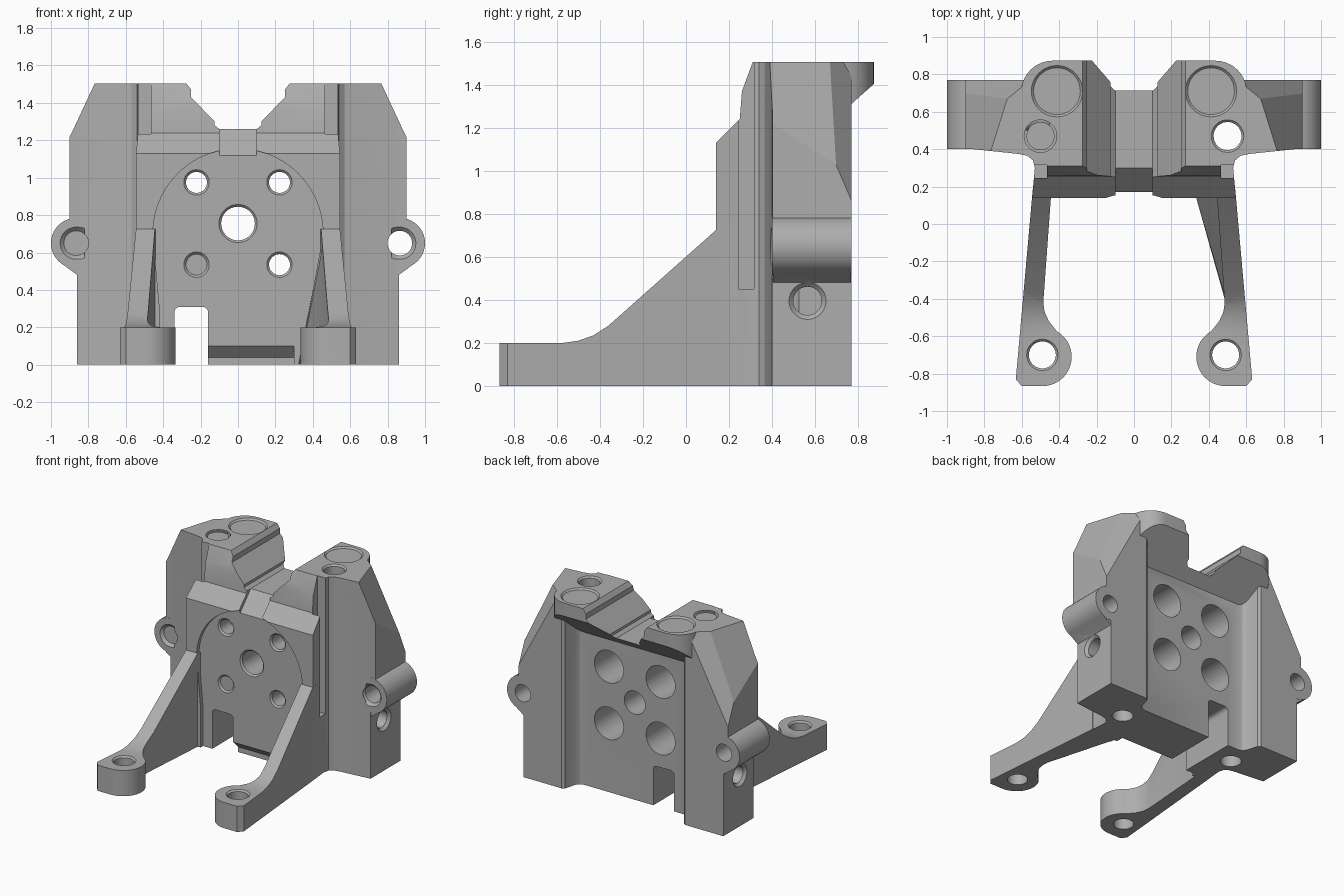
import bpy, bmesh, math
from mathutils import Vector, Matrix

if "Cube" in bpy.data.objects:
    bpy.data.objects.remove(bpy.data.objects["Cube"])

grey = bpy.data.materials.new("plain_grey")
grey.diffuse_color = (0.42, 0.42, 0.42, 1)
grey.use_nodes = True
grey.node_tree.nodes["Principled BSDF"].inputs["Base Color"].default_value = grey.diffuse_color


def new_object(name, bm):
    bmesh.ops.recalc_face_normals(bm, faces=bm.faces)
    me = bpy.data.meshes.new(name)
    bm.to_mesh(me)
    bm.free()
    me.materials.append(grey)
    ob = bpy.data.objects.new(name, me)
    bpy.context.collection.objects.link(ob)
    return ob


def prism(name, pts, lo, hi, axis):
    """Extrude a 2D outline along x (y,z points), y (x,z) or z (x,y)."""
    place = {'x': lambda a, b, c: (c, a, b), 'y': lambda a, b, c: (a, c, b),
             'z': lambda a, b, c: (a, b, c)}[axis]
    bm = bmesh.new()
    f = bm.faces.new([bm.verts.new(place(a, b, lo)) for a, b in pts])
    ext = bmesh.ops.extrude_face_region(bm, geom=[f])
    vs = [v for v in ext['geom'] if isinstance(v, bmesh.types.BMVert)]
    bmesh.ops.translate(bm, verts=vs, vec=Vector(place(0, 0, hi - lo)))
    return new_object(name, bm)


def box(name, x0, x1, y0, y1, z0, z1):
    return prism(name, [(x0, y0), (x1, y0), (x1, y1), (x0, y1)], z0, z1, 'z')


def rod(name, start, end, r1, r2=None, n=40):
    a, b = Vector(start), Vector(end)
    bm = bmesh.new()
    rot = Vector((0, 0, 1)).rotation_difference(b - a).to_matrix().to_4x4()
    bmesh.ops.create_cone(bm, cap_ends=True, segments=n, radius1=r1,
                          radius2=r1 if r2 is None else r2, depth=(b - a).length,
                          matrix=Matrix.Translation((a + b) / 2) @ rot)
    return new_object(name, bm)


def hull(name, pts):
    bm = bmesh.new()
    bmesh.ops.convex_hull(bm, input=[bm.verts.new(p) for p in pts])
    return new_object(name, bm)


def combine(ob, tool, op='DIFFERENCE'):
    tool.hide_render = True
    m = ob.modifiers.new("bool", 'BOOLEAN')
    m.operation, m.solver, m.object = op, 'EXACT', tool
    bpy.context.view_layer.objects.active = ob
    bpy.ops.object.modifier_apply(modifier=m.name)
    bpy.data.objects.remove(tool)


def hole(ob, start, end, r, lip=0.012):
    """Straight bore with a small chamfer at its start."""
    a, b = Vector(start), Vector(end)
    d = (b - a).normalized()
    combine(ob, rod("bore", a - d * 0.05, b, r))
    if lip:
        combine(ob, rod("chamfer", a - d * 0.004, a + d * lip, r + lip + 0.004, r))


def slice_off(ob, point, normal):
    bm = bmesh.new()
    bm.from_mesh(ob.data)
    res = bmesh.ops.bisect_plane(bm, geom=bm.verts[:] + bm.edges[:] + bm.faces[:],
                                 plane_co=point, plane_no=normal, clear_outer=True)
    edges = [e for e in res['geom_cut'] if isinstance(e, bmesh.types.BMEdge)]
    bmesh.ops.holes_fill(bm, edges=edges)
    bmesh.ops.recalc_face_normals(bm, faces=bm.faces)
    bm.to_mesh(ob.data)
    bm.free()


def arc(cx, cy, r, a0, a1, n):
    return [(cx + r * math.cos(math.radians(a0 + (a1 - a0) * i / n)),
             cy + r * math.sin(math.radians(a0 + (a1 - a0) * i / n))) for i in range(n + 1)]


def both(pts):
    """Mirror a right-hand outline across the centre line."""
    return pts + [(-x, y) for x, y in reversed(pts)]


SIDES = (1, -1)

# Main block with side pillars and a hollow back
plan = [(0.545, 0.14), (0.53, 0.30), (0.54, 0.34), (0.57, 0.365), (0.62, 0.375),
        (0.86, 0.40), (0.86, 0.77), (0.53, 0.77), (0.51, 0.755), (0.485, 0.665),
        (0.465, 0.64), (0.435, 0.63)]
body = prism("main_block", both(plan), 0, 1.505, 'z')
for s in SIDES:
    combine(body, box("pillar_step", min(s * .8, s * .9), max(s * .8, s * .9),
                      0.402, 0.77, 0.65, 1.505), 'UNION')

# Sloped outer shoulders of the pillars
for s in SIDES:
    slice_off(body, (s * 0.9, 0.40, 1.22), (s * 2.07, 0.65, 1))
    slice_off(body, (s * 0.9, 0.77, 0.86), (s * 1.86, 2.3, 1))

# Stepped front above the face plate
combine(body, prism("front_step", [(0, 1.13), (0.14, 1.13), (0.25, 1.24), (0.26, 1.37),
                                   (0.31, 1.505), (0.31, 1.7), (0, 1.7)], -0.7, 0.7, 'x'))

# Overhanging rear lip with rounded corners and sloped underside
lip_plan = [(0.60, 0.58)] + arc(0.435, 0.705, 0.168, 0, 90, 10)
lip = prism("rear_lip", both(lip_plan), 1.0, 1.505, 'z')
combine(lip, prism("under_slope", [(0.5, 0.9), (0.5, 1.07), (0.875, 1.405), (1.0, 1.405),
                                   (1.0, 0.9)], -1, 1, 'x'))
combine(body, lip, 'UNION')

# Valley between the two towers, with a sloped spout at the front
valley = [(0.10, 1.26), (0.125, 1.28), (0.125, 1.30), (0.25, 1.43), (0.25, 1.47), (0.28, 1.51),
          (0.28, 1.7)]
combine(body, prism("valley", both(valley), 0, 1, 'y'))
combine(body, prism("spout", [(0.1, 1.05), (0.17, 1.12), (0.30, 1.261), (0.30, 1.4), (0.1, 1.4)],
                    -0.10, 0.10, 'x'))

# Shallow arched seat on the front face, lower chamfer and cable notch
seat = arc(0, 0.70, 0.455, 0, 180, 40) + [(-0.42, 0.31), (-0.42, -0.1), (0.31, -0.1)]
combine(body, prism("seat", seat, 0, 0.17, 'y'))
combine(body, prism("lower_chamfer", [(0.1, -0.05), (0.1, 0.10), (0.17, 0.10), (0.23, 0.04),
                                      (0.23, -0.05)], -0.2, 0.30, 'x'))
notch = [(-0.16, -0.1)] + arc(-0.19, 0.28, 0.03, 0, 90, 5) + \
    arc(-0.31, 0.28, 0.03, 90, 180, 5) + [(-0.34, -0.1)]
combine(body, prism("notch", notch, 0, 1, 'y'))

# Narrow upright grooves beside the face plate
for s in SIDES:
    combine(body, prism("groove", [(0.245, 0.45), (0.315, 0.45), (0.315, 1.7), (0.245, 1.7)],
                        min(s * .465, s * .6), max(s * .465, s * .6), 'x'))

# Ears along the pillar sides
for s in SIDES:
    combine(body, rod("ear", (s * 0.865, 0.40, 0.65), (s * 0.865, 0.77, 0.65), 0.135), 'UNION')
    c = s * 0.86
    web = [(c - s * .1, .48), (c, .48), (s * .955, .55), (c, .65), (c - s * .1, .65)]
    combine(body, prism("ear_web", web, 0.405, 0.768, 'y'), 'UNION')

# Bores
hole(body, (0, 0.17, 0.755), (0, 0.8, 0.755), 0.09)
for s in SIDES:
    for z in (0.535, 0.975):
        hole(body, (s * 0.222, 0.17, z), (s * 0.222, 0.8, z), 0.056)
        hole(body, (s * 0.222, 0.63, z), (s * 0.222, 0.30, z), 0.125, 0)
    hole(body, (s * 0.865, 0.40, 0.65), (s * 0.865, 0.9, 0.65), 0.066, 0.02)
    hole(body, (s * 0.50, 0.47, 1.505), (s * 0.50, 0.47, -0.1), 0.075)
    hole(body, (s * 0.412, 0.71, 1.505), (s * 0.412, 0.71, 1.40), 0.125)
    hole(body, (s * 0.86, 0.565, 0.395), (s * 0.45, 0.565, 0.395), 0.066, 0.02)

# Forward legs with round feet
leg_side = [(-0.867, 0), (-0.867, 0.2), (-0.57, 0.2), (-0.50, 0.21), (-0.43, 0.235),
            (-0.36, 0.28), (0.14, 0.725), (0.19, 0.725), (0.19, 0)]
leg_plan = [(0.54, 0.2), (0.44, 0.2), (0.485, -0.42), (0.478, -0.47), (0.455, -0.52)] + \
    arc(0.49, -0.71, 0.157, 120, 270, 16) + [(0.60, -0.867), (0.632, -0.83)]
parts = [body]
for s, name in ((1, "right_leg"), (-1, "left_leg")):
    leg = prism(name, [(s * x, y) for x, y in leg_plan], -0.1, 1, 'z')
    combine(leg, prism("leg_profile", leg_side, -1, 1, 'x'), 'INTERSECT')
    if s == 1:
        # Gusset that widens the foot of this leg
        combine(leg, hull("gusset", [(.32, .185, 0.002), (.455, .185, .70), (.49, -.42, 0.002),
                                     (.495, -.42, .19), (.53, .185, 0.002), (.53, .185, .70)]),
                'UNION')
    hole(leg, (s * 0.49, -0.70, 0.2), (s * 0.49, -0.70, -0.1), 0.072)
    parts.append(leg)

for ob in parts:
    bpy.ops.object.select_all(action='DESELECT')
    ob.select_set(True)
    bpy.context.view_layer.objects.active = ob
    bpy.ops.object.shade_smooth_by_angle(angle=math.radians(25))
